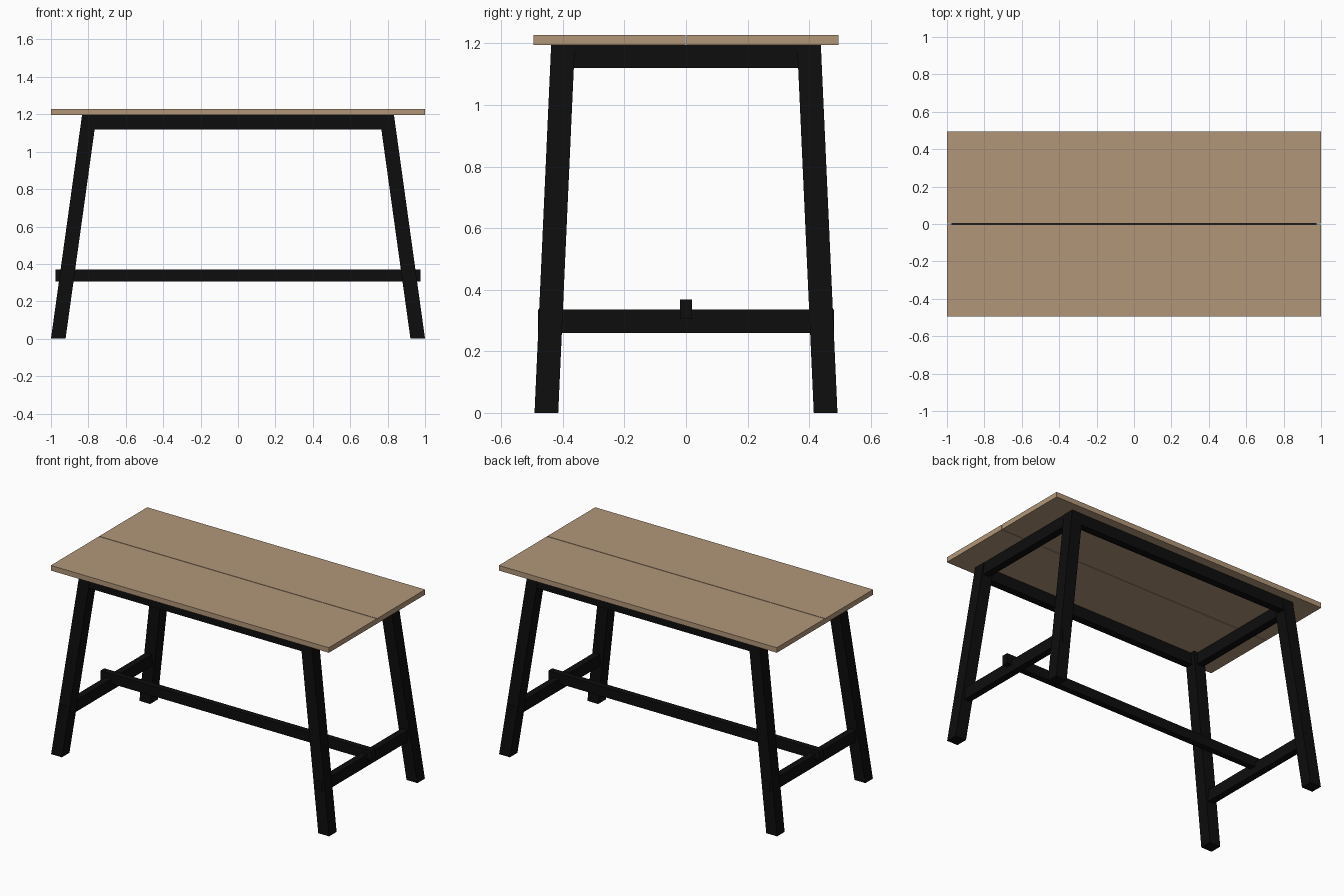
import bpy
import bmesh
from mathutils import Vector

cube = bpy.data.objects.get("Cube")
if cube:
    bpy.data.objects.remove(cube, do_unlink=True)


def make_material(name, colour):
    mat = bpy.data.materials.new(name)
    mat.use_nodes = True
    mat.diffuse_color = (*colour, 1)
    bsdf = next(n for n in mat.node_tree.nodes if n.type == 'BSDF_PRINCIPLED')
    bsdf.inputs["Base Color"].default_value = (*colour, 1)
    return mat


oak = make_material("light oak", (0.445, 0.305, 0.19))
black = make_material("black paint", (0.004, 0.004, 0.004))


def beam(name, low, high, mat, lean=(0, 0)):
    """Box between two corners; lean shifts its top sideways, ends stay level."""
    bm = bmesh.new()
    bmesh.ops.create_cube(bm, size=1)
    low, high = Vector(low), Vector(high)
    for v in bm.verts:
        top = v.co.z > 0
        v.co = (low + high) / 2 + v.co * (high - low)
        if top:
            v.co += Vector((*lean, 0))
    mesh = bpy.data.meshes.new(name)
    bm.to_mesh(mesh)
    bm.free()
    mesh.materials.append(mat)
    obj = bpy.data.objects.new(name, mesh)
    bpy.context.collection.objects.link(obj)
    return obj


def spans(side, inner, outer):
    """Ordered interval mirrored to the given side."""
    return sorted((side * inner, side * outer))


TOP_Z = 1.195
RAIL_Z = 1.12

for sy, depth in ((-1, "front"), (1, "back")):
    # Tabletop plank, with a narrow gap along the middle
    y0, y1 = spans(sy, 0.002, 0.495)
    beam(f"{depth}_plank", (-1, y0, TOP_Z), (1, y1, 1.228), oak)

    # Long apron under the top
    y0, y1 = spans(sy, 0.39, 0.437)
    beam(f"{depth}_apron", (-0.8, y0, RAIL_Z), (0.8, y1, TOP_Z), black)

    # Splayed legs
    y0, y1 = spans(sy, 0.415, 0.492)
    for sx, side in ((-1, "right"), (1, "left")):
        x0, x1 = spans(sx, 0.922, 1)
        beam(f"{depth}_{side}_leg", (x0, y0, 0), (x1, y1, TOP_Z), black,
             lean=(-sx * 0.166, -sy * 0.054))

for sx, side in ((-1, "right"), (1, "left")):
    # Short apron and low cross stretcher at each end
    x0, x1 = spans(sx, 0.785, 0.832)
    beam(f"{side}_apron", (x0, -0.4, RAIL_Z), (x1, 0.4, TOP_Z), black)
    x0, x1 = spans(sx, 0.898, 0.942)
    beam(f"{side}_stretcher", (x0, -0.481, 0.26), (x1, 0.481, 0.335), black)

# Long stretcher lapped over the cross stretchers
beam("long_stretcher", (-0.976, -0.02, 0.305), (0.976, 0.02, 0.369), black)
